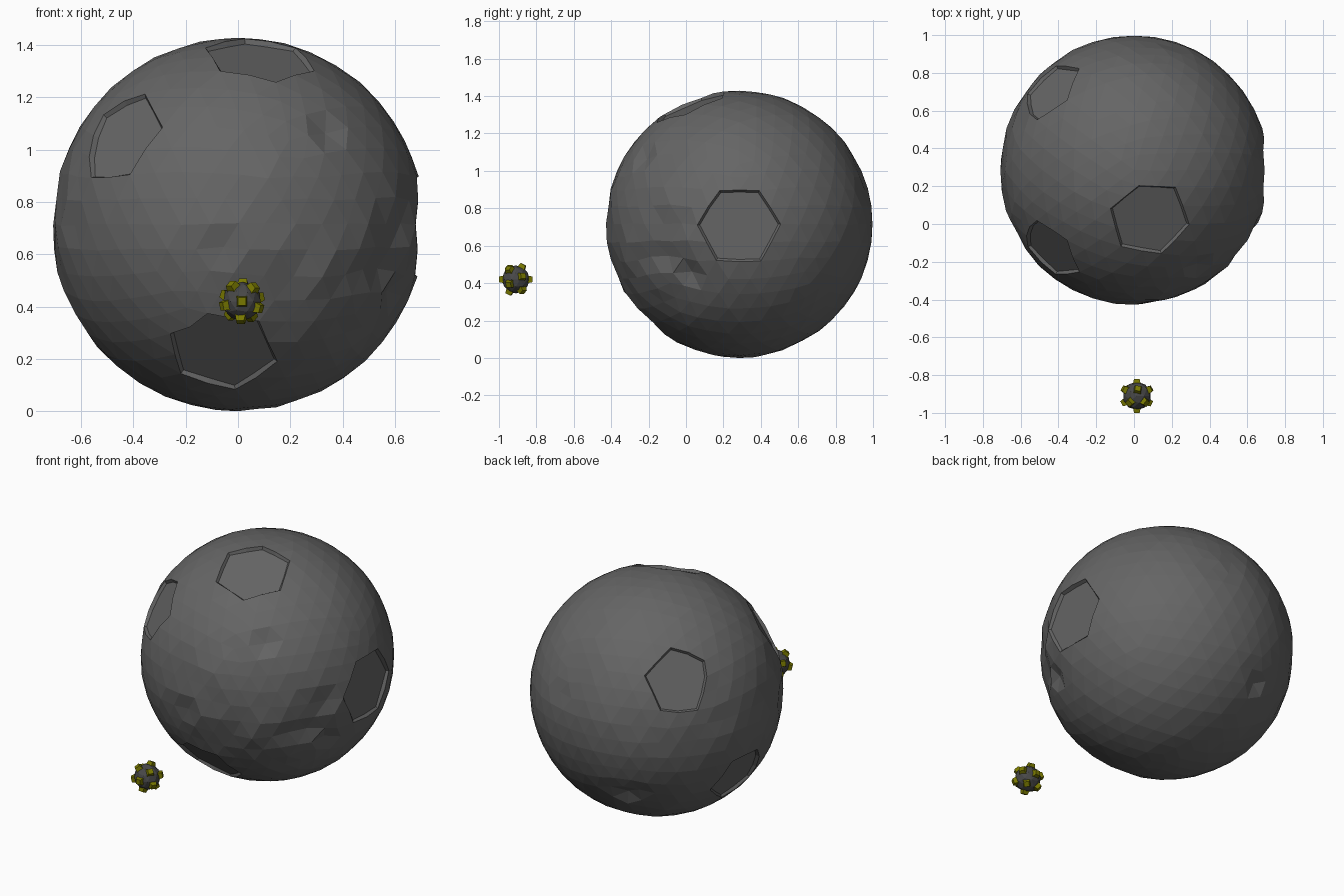
import bpy, bmesh, math, random
from mathutils import Vector

if "Cube" in bpy.data.objects:
    bpy.data.objects.remove(bpy.data.objects["Cube"])

random.seed(4)


def material(name, rgb):
    m = bpy.data.materials.new(name)
    m.diffuse_color = (*rgb, 1)
    m.use_nodes = True
    m.node_tree.nodes["Principled BSDF"].inputs["Base Color"].default_value = m.diffuse_color
    return m


rock_grey = material("rock grey", (0.13, 0.13, 0.13))
shell_grey = material("dark shell grey", (0.065, 0.065, 0.065))
stud_yellow = material("stud yellow", (0.19, 0.19, 0.0))


def finish(bm, name, mats, loc):
    bmesh.ops.recalc_face_normals(bm, faces=bm.faces)
    me = bpy.data.meshes.new(name)
    bm.to_mesh(me)
    bm.free()
    for m in mats:
        me.materials.append(m)
    ob = bpy.data.objects.new(name, me)
    ob.location = loc
    bpy.context.collection.objects.link(ob)
    return ob


# Large faceted asteroid
R = 0.715
bm = bmesh.new()
bmesh.ops.create_icosphere(bm, subdivisions=4, radius=R)

# Uneven patches: direction, angular size, strength
patches = [((.8, -.5, -.2), .55, .02), ((-.9, -.2, .1), .6, .012), ((.2, -.9, -.1), .7, .012),
           ((-.28, .76, -.58), .3, .013), ((.05, .34, -.94), .3, .013), ((.21, .88, .39), .3, .013),
           ((-.7, .5, .1), .7, .009)]
patches = [(Vector(d).normalized(), a, s) for d, a, s in patches]
for v in bm.verts:
    n = v.co.normalized()
    amp = max([s * max(0, 1 - (n.angle(d) / a) ** 2) for d, a, s in patches] + [.002])
    v.co -= n * random.random() * amp * 1.3
    v.co += Vector([random.uniform(-1, 1) for _ in range(3)]) * amp * .6

# Single-point notches
for d in [(.31, -.54, .35), (.6, -.36, -.2), (.62, -.3, -.27), (-.2, .54, -.41)]:
    v = min(bm.verts, key=lambda q: (q.co.normalized() - Vector(d).normalized()).length)
    v.co *= .965

# Craters: two rings of triangles round a point sunk to a flat hexagonal floor
craters = [(.1, -.26, .65), (-.43, -.42, .36), (-.1, -.48, -.51),
           (.71, 0, .01), (-.43, .46, .32), (-.64, .08, -.3)]
for d in craters:
    d = Vector(d).normalized()
    c = min(bm.verts, key=lambda q: (q.co.normalized() - d).length)
    inner = {c} | {e.other_vert(c) for e in c.link_edges}
    faces = list({f for v in inner for f in v.link_faces})
    rim = {v for f in faces for v in f.verts} - inner
    for v in rim:
        v.co = v.co.normalized() * R
    n = c.co.normalized()
    level = sum(v.co.dot(n) for v in rim) / len(rim) - .016
    geo = bmesh.ops.extrude_face_region(bm, geom=faces)["geom"]
    bmesh.ops.delete(bm, geom=[f for f in faces if f.is_valid], context='FACES')
    for v in [g for g in geo if isinstance(g, bmesh.types.BMVert)]:
        side = v.co - n * v.co.dot(n)
        v.co = n * level + side * .94
    loose = [v for v in bm.verts if not v.link_faces]
    bmesh.ops.delete(bm, geom=loose, context='VERTS')
finish(bm, "asteroid", [rock_grey], (0, .285, .715))

# Small floating ball with twelve yellow studs
bm = bmesh.new()
bmesh.ops.create_icosphere(bm, subdivisions=2, radius=.075)
dirs = [Vector((0, -1, 0)), Vector((0, 1, 0))]
for k in range(5):
    for start, y in ((122, -.447), (158, .447)):
        a = math.radians(start + 72 * k)
        dirs.append(Vector((.894 * math.cos(a), y, .894 * math.sin(a))))
for d in dirs:
    before = set(bm.faces)
    q = d.to_track_quat('Z', 'Y')
    verts = bmesh.ops.create_cube(bm, size=1)["verts"]
    for v in verts:
        w = .042 if v.co.z < 0 else .03
        v.co = q @ Vector((v.co.x * w, v.co.y * w, .06 if v.co.z < 0 else .09))
    for f in set(bm.faces) - before:
        f.material_index = 1
finish(bm, "studded_ball", [shell_grey, stud_yellow], (.015, -.91, .42))
